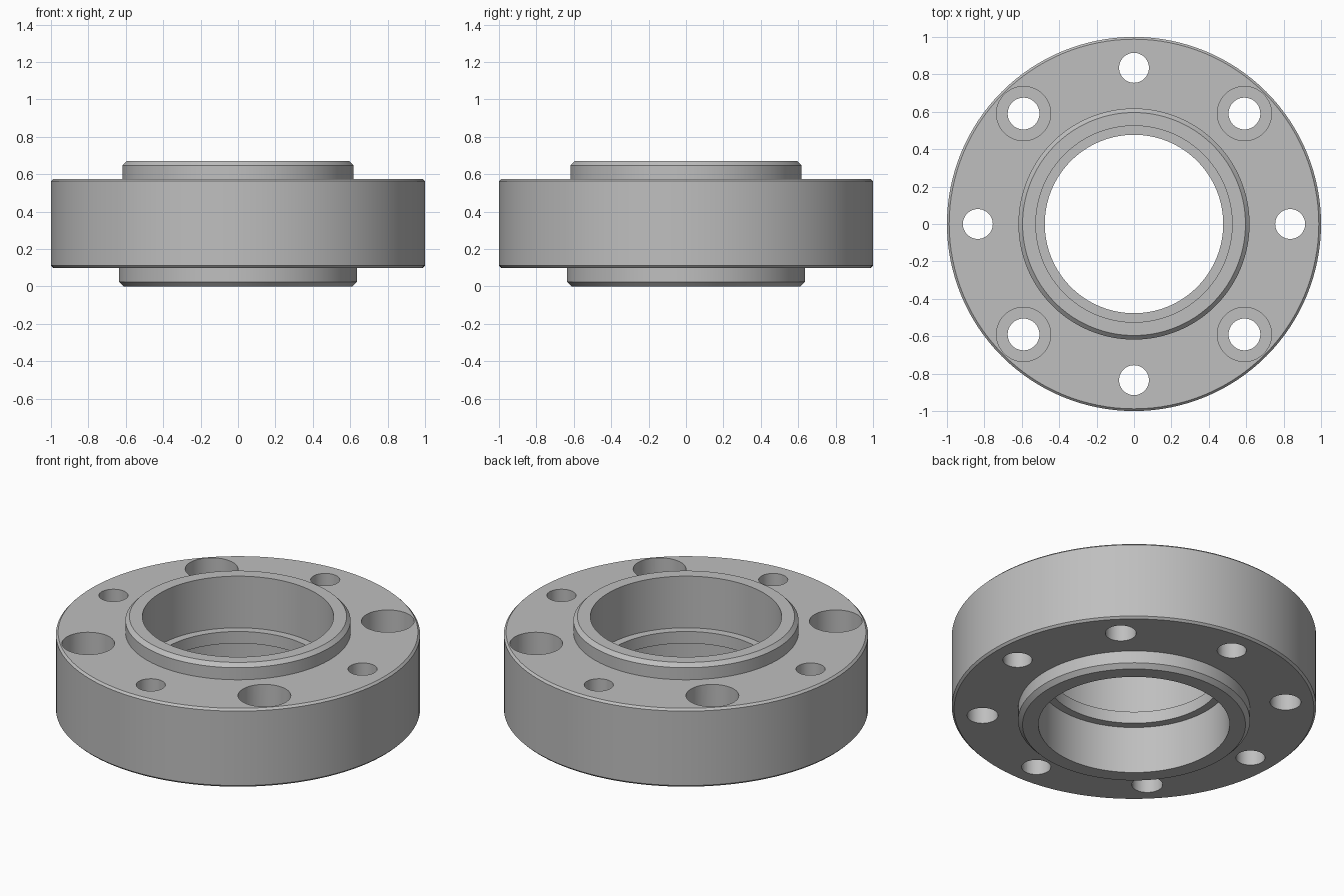
import bpy, bmesh, math
from mathutils import Matrix, Vector

cube = bpy.data.objects.get("Cube")
if cube:
    bpy.data.objects.remove(cube, do_unlink=True)

SEGMENTS = 128
BOLT_CIRCLE = 0.835

steel = bpy.data.materials.new("machined steel grey")
steel.use_nodes = True
colour = (0.52, 0.52, 0.52, 1)
steel.diffuse_color = colour
steel.node_tree.nodes["Principled BSDF"].inputs["Base Color"].default_value = colour


def mesh_object(name, bm):
    bmesh.ops.recalc_face_normals(bm, faces=bm.faces[:])
    mesh = bpy.data.meshes.new(name)
    bm.to_mesh(mesh)
    bm.free()
    mesh.materials.append(steel)
    obj = bpy.data.objects.new(name, mesh)
    bpy.context.collection.objects.link(obj)
    return obj


def lathe(name, profile):
    """Spin a closed (radius, height) profile around z."""
    bm = bmesh.new()
    verts = [bm.verts.new((r, 0, z)) for r, z in profile]
    edges = [bm.edges.new((a, b)) for a, b in zip(verts, verts[1:] + verts[:1])]
    bmesh.ops.spin(bm, geom=verts + edges, cent=(0, 0, 0), axis=(0, 0, 1),
                   angle=math.tau, steps=SEGMENTS, use_merge=True)
    bmesh.ops.remove_doubles(bm, verts=bm.verts[:], dist=1e-5)
    return mesh_object(name, bm)


def add_drill(bm, angle, radius, bottom, top):
    """Add one vertical drill cylinder on the bolt circle."""
    place = Vector((BOLT_CIRCLE * math.cos(angle), BOLT_CIRCLE * math.sin(angle),
                    (bottom + top) / 2))
    bmesh.ops.create_cone(bm, cap_ends=True, segments=48, radius1=radius,
                          radius2=radius, depth=top - bottom,
                          matrix=Matrix.Translation(place))


# Flange body: chamfered disc, raised hubs and an inner locating lip
flange = lathe("flange_body", [
    (0.525, 0), (0.612, 0), (0.637, 0.025), (0.637, 0.1),
    (0.988, 0.1), (1, 0.112), (1, 0.563), (0.988, 0.575),
    (0.618, 0.575), (0.618, 0.648), (0.596, 0.67), (0.525, 0.67),
    (0.525, 0.357), (0.477, 0.357), (0.477, 0.285), (0.525, 0.285)])

# Drills: plain holes on the axes, counterbored holes on the diagonals
holes, counterbores = bmesh.new(), bmesh.new()
for i in range(8):
    angle = i * math.pi / 4
    diagonal = i % 2 == 1
    add_drill(holes, angle, 0.085 if diagonal else 0.08, -0.1, 0.8)
    if diagonal:
        add_drill(counterbores, angle, 0.145, 0.405, 0.8)

bpy.ops.object.select_all(action="DESELECT")
bpy.context.view_layer.objects.active = flange
flange.select_set(True)
for name, bm in (("bolt_hole_cutter", holes), ("counterbore_cutter", counterbores)):
    cutter = mesh_object(name, bm)
    cutter.hide_render = True
    cut = flange.modifiers.new(name, "BOOLEAN")
    cut.operation = "DIFFERENCE"
    cut.solver = "EXACT"
    cut.object = cutter
    bpy.ops.object.modifier_apply(modifier=cut.name)
    bpy.data.objects.remove(cutter, do_unlink=True)

# Smooth round walls, crisp machined edges
bpy.ops.object.shade_smooth_by_angle(angle=math.radians(30))
